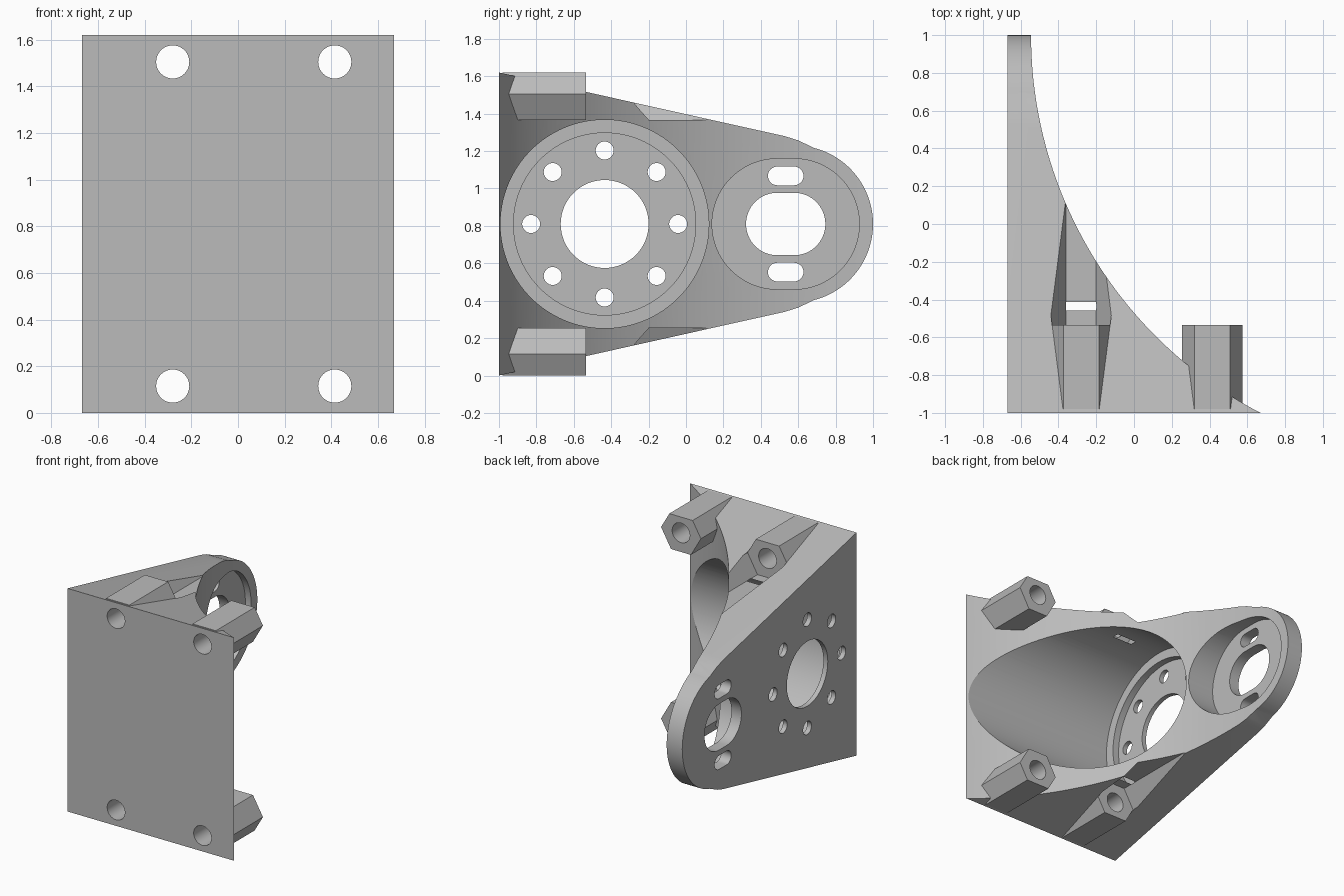
import bpy, bmesh
from math import cos, sin, pi, sqrt, atan2, radians

cube = bpy.data.objects.get("Cube")
if cube:
    bpy.data.objects.remove(cube)

grey = bpy.data.materials.new("plain grey")
grey.use_nodes = True
colour = (0.5, 0.5, 0.5, 1)
grey.diffuse_color = colour
grey.node_tree.nodes["Principled BSDF"].inputs["Base Color"].default_value = colour

HALF_W, HEIGHT = 0.67, 1.62
MID = HEIGHT / 2
BORE_Y = -0.435
SLOT_A, SLOT_B = 0.488, 0.578      # slot arc centres along y
HEX_R = 0.16
HEX_FLAT = HEX_R * sqrt(3) / 2
BOSS_END = -0.535
BOSS_OFF = 0.695                   # boss height above / below the middle


def prism(name, pts, axis, lo, hi):
    """Extrude a 2D outline along an axis: x takes (y,z), y takes (x,z), z takes (x,y)."""
    place = {"x": lambda a, b, t: (t, a, b),
             "y": lambda a, b, t: (a, t, b),
             "z": lambda a, b, t: (a, b, t)}[axis]
    bm = bmesh.new()
    rings = [[bm.verts.new(place(a, b, t)) for a, b in pts] for t in (lo, hi)]
    for ring in rings:
        bm.faces.new(ring)
    for i in range(len(pts)):
        j = (i + 1) % len(pts)
        bm.faces.new((rings[0][i], rings[0][j], rings[1][j], rings[1][i]))
    bmesh.ops.recalc_face_normals(bm, faces=bm.faces)
    mesh = bpy.data.meshes.new(name)
    bm.to_mesh(mesh)
    bm.free()
    mesh.materials.append(grey)
    obj = bpy.data.objects.new(name, mesh)
    bpy.context.collection.objects.link(obj)
    return obj


def arc(cx, cy, r, a0, a1, n):
    return [(cx + r * cos(a0 + (a1 - a0) * i / n),
             cy + r * sin(a0 + (a1 - a0) * i / n)) for i in range(n + 1)]


def circle(cx, cy, r, n=48):
    return arc(cx, cy, r, 0, 2 * pi, n)[:-1]


def slot(z, r, n=32):
    return arc(SLOT_B, z, r, -pi / 2, pi / 2, n) + arc(SLOT_A, z, r, pi / 2, 1.5 * pi, n)


def combine(target, tool, operation):
    mod = target.modifiers.new("combine", "BOOLEAN")
    mod.operation, mod.object, mod.solver = operation, tool, "EXACT"
    bpy.context.view_layer.update()
    graph = bpy.context.evaluated_depsgraph_get()
    mesh = bpy.data.meshes.new_from_object(target.evaluated_get(graph))
    target.modifiers.remove(mod)
    target.data = mesh
    bpy.data.objects.remove(tool)


def cut(name, pts, axis, lo, hi):
    combine(bracket, prism(name, pts, axis, lo, hi), "DIFFERENCE")


# Bracket body: a plate flowing in a concave sweep into the front wall
sweep_x, sweep_r = 1.709, 2.254
end = pi + atan2(2, sweep_x - HALF_W)
sweep = arc(sweep_x, 1, sweep_r, pi, end, 64)
sweep[-1] = (HALF_W, -1)
bracket = prism("motor_bracket", [(-HALF_W, -1), (-HALF_W, 1)] + sweep, "z", 0, HEIGHT)

# Tapered side outline with a rounded tip
tip = arc(0.58, MID, 0.42, -1.318, 1.318, 48)
upper = [(0.60, MID + 0.447), (0.53, MID + 0.469), (-1, MID + 0.81), (-1.1, MID + 0.81)]
lower = [(y, HEIGHT - z) for y, z in reversed(upper)]
combine(bracket, prism("side_outline", tip + upper + lower, "x", -1, 1), "INTERSECT")

# Hexagonal clearance pockets and standoff bosses
for side in (-1, 1):
    z = MID + side * BOSS_OFF
    hexagon = [(-0.28 + a, z + b) for a, b in circle(0, 0, HEX_R, 6)]
    cut("pocket", hexagon, "y", BOSS_END, 1.2)
    rise = MID - BOSS_OFF
    chord = HEX_R - rise / sqrt(3)
    shape = [(-HEX_R, 0), (-HEX_R / 2, -HEX_FLAT), (HEX_R / 2, -HEX_FLAT),
             (HEX_R, 0), (chord, rise), (-chord, rise)]
    for x in (-0.28, 0.415):
        boss = prism("boss", [(x + a, z + side * b) for a, b in shape], "y", -0.98, BOSS_END)
        combine(bracket, boss, "UNION")
        cut("screw_hole", circle(x, z, 0.071), "y", -1.1, BOSS_END + 0.1)

# Large stepped bore, centre opening and ring of bolt holes
cut("bore", circle(BORE_Y, MID, 0.557, 128), "x", -0.585, 1)
cut("bore_step", circle(BORE_Y, MID, 0.487, 96), "x", -0.635, -0.5)
cut("shaft_opening", circle(BORE_Y, MID, 0.235, 64), "x", -1, -0.5)
for i in range(8):
    a = i * pi / 4
    cut("bolt_hole", circle(BORE_Y + 0.393 * cos(a), MID + 0.393 * sin(a), 0.048, 32),
        "x", -1, -0.5)

# Slotted recess near the tip with its through slots
cut("slot_recess", slot(MID, 0.349), "x", -0.59, 1)
cut("slot_opening", slot(MID, 0.167), "x", -1, -0.5)
for side in (-1, 1):
    cut("adjust_slot", slot(MID + side * 0.257, 0.05, 16), "x", -1, -0.5)

# Smooth curved walls, crisp edges
bpy.ops.object.select_all(action="DESELECT")
bracket.select_set(True)
bpy.context.view_layer.objects.active = bracket
bpy.ops.object.shade_smooth_by_angle(angle=radians(25))
